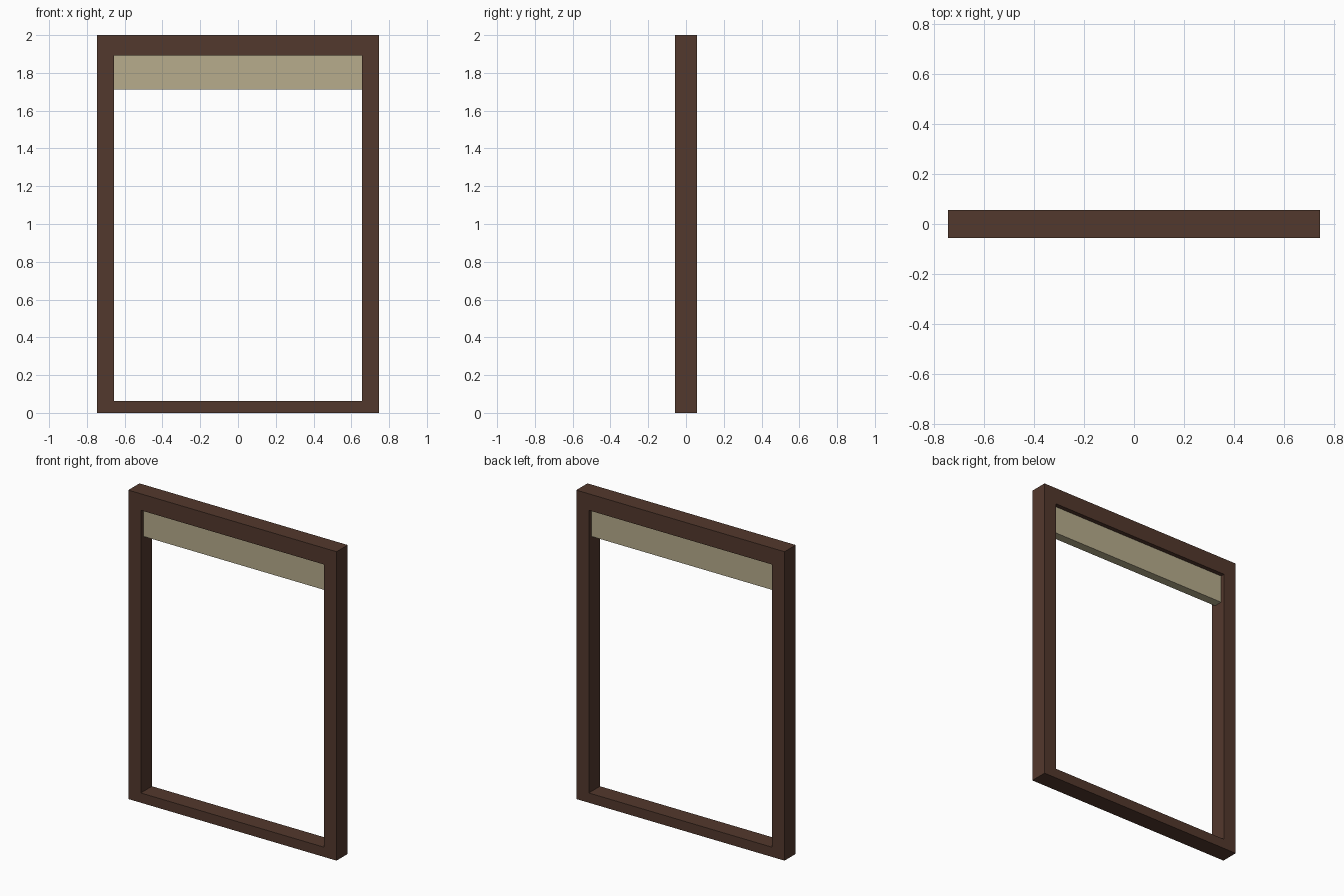
import bpy
import bmesh

if "Cube" in bpy.data.objects:
    bpy.data.objects.remove(bpy.data.objects["Cube"])

W, D, H = 0.746, 0.057, 2.0   # half width, half depth, height
INNER = 0.656                 # half width of the opening


def material(name, rgb):
    m = bpy.data.materials.new(name)
    m.diffuse_color = (*rgb, 1.0)
    m.use_nodes = True
    m.node_tree.nodes["Principled BSDF"].inputs["Base Color"].default_value = m.diffuse_color
    return m


wood = material("dark_brown_wood", (0.086, 0.040, 0.026))
cream = material("beige_panel", (0.472, 0.415, 0.263))


def box(name, x, y, z, mat):
    """Box from (min, max) ranges on each axis."""
    bm = bmesh.new()
    bmesh.ops.create_cube(bm, size=1.0)
    for v in bm.verts:
        v.co = [r[0] if c < 0 else r[1] for c, r in zip(v.co, (x, y, z))]
    mesh = bpy.data.meshes.new(name)
    bm.to_mesh(mesh)
    bm.free()
    mesh.materials.append(mat)
    ob = bpy.data.objects.new(name, mesh)
    bpy.context.collection.objects.link(ob)
    return ob


# Upright posts
box("left_post", (-W, -INNER), (-D, D), (0, H), wood)
box("right_post", (INNER, W), (-D, D), (0, H), wood)

# Head rail and sill between the posts
box("top_rail", (-INNER, INNER), (-D, D), (1.893, H), wood)
box("bottom_rail", (-INNER, INNER), (-D, D), (0, 0.063), wood)

# Recessed panel hanging under the top rail
box("upper_panel", (-INNER, INNER), (-D / 2, D / 2), (1.713, 1.893), cream)
